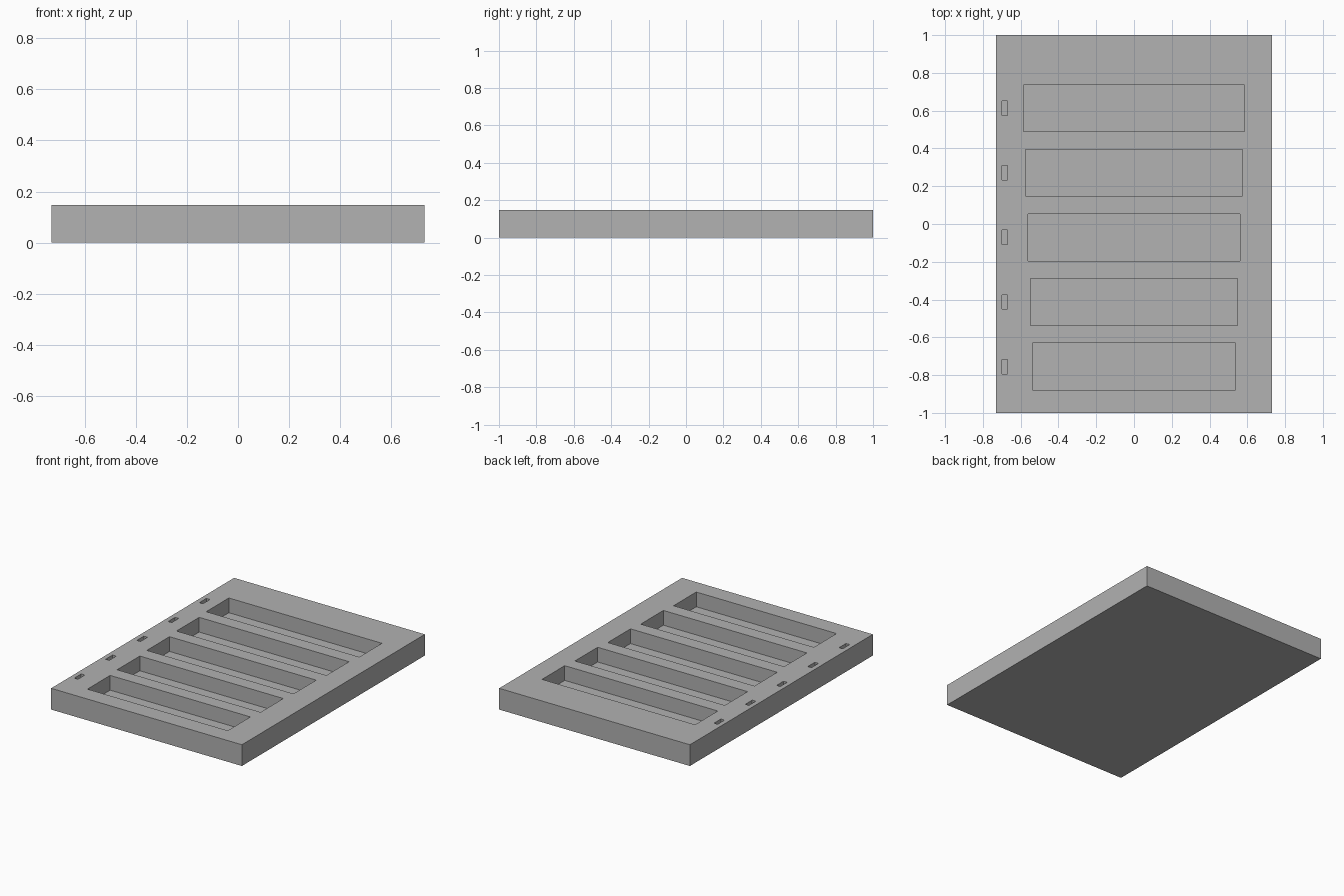
import bpy

cube = bpy.data.objects.get("Cube")
if cube:
    bpy.data.objects.remove(cube, do_unlink=True)

WIDTH, LENGTH, HEIGHT = 1.46, 2.0, 0.147
POCKET_FLOOR, SLOT_FLOOR = 0.045, 0.095

# One plain grey for the whole tray
grey = bpy.data.materials.new("plain grey")
grey.use_nodes = True
colour = (0.445, 0.445, 0.445, 1)
grey.diffuse_color = colour
grey.node_tree.nodes["Principled BSDF"].inputs["Base Color"].default_value = colour


def box(name, x, y, z, sx, sy, sz):
    """Box centred on x and y, with its underside at z."""
    bpy.ops.mesh.primitive_cube_add(size=1, location=(x, y, z + sz / 2))
    ob = bpy.context.object
    ob.name = name
    ob.scale = (sx, sy, sz)
    bpy.ops.object.transform_apply(location=False, rotation=False, scale=True)
    ob.data.materials.append(grey)
    return ob


def cut(target, cutter):
    mod = target.modifiers.new(cutter.name, 'BOOLEAN')
    mod.operation = 'DIFFERENCE'
    mod.solver = 'EXACT'
    mod.object = cutter
    cutter.hide_render = True
    cutter.hide_set(True)
    cutter.display_type = 'WIRE'


# Solid slab
tray = box("tray", 0, 0, 0, WIDTH, LENGTH, HEIGHT)

# Five pockets, narrowing toward the front, each with a small slot beside it
cutters = []
for i in range(5):
    y = 0.613 - 0.342 * i
    cutters.append(box(f"pocket_cutter_{i + 1}", 0, y, POCKET_FLOOR,
                       1.172 - 0.0245 * i, 0.248, HEIGHT))
    cutters.append(box(f"slot_cutter_{i + 1}", -0.684, y, SLOT_FLOOR,
                       0.028, 0.076, HEIGHT))
for cutter in cutters:
    cut(tray, cutter)

# Apply the cuts and remove the helpers
bpy.context.view_layer.objects.active = tray
for mod in list(tray.modifiers):
    bpy.ops.object.modifier_apply(modifier=mod.name)
for cutter in cutters:
    bpy.data.objects.remove(cutter, do_unlink=True)
